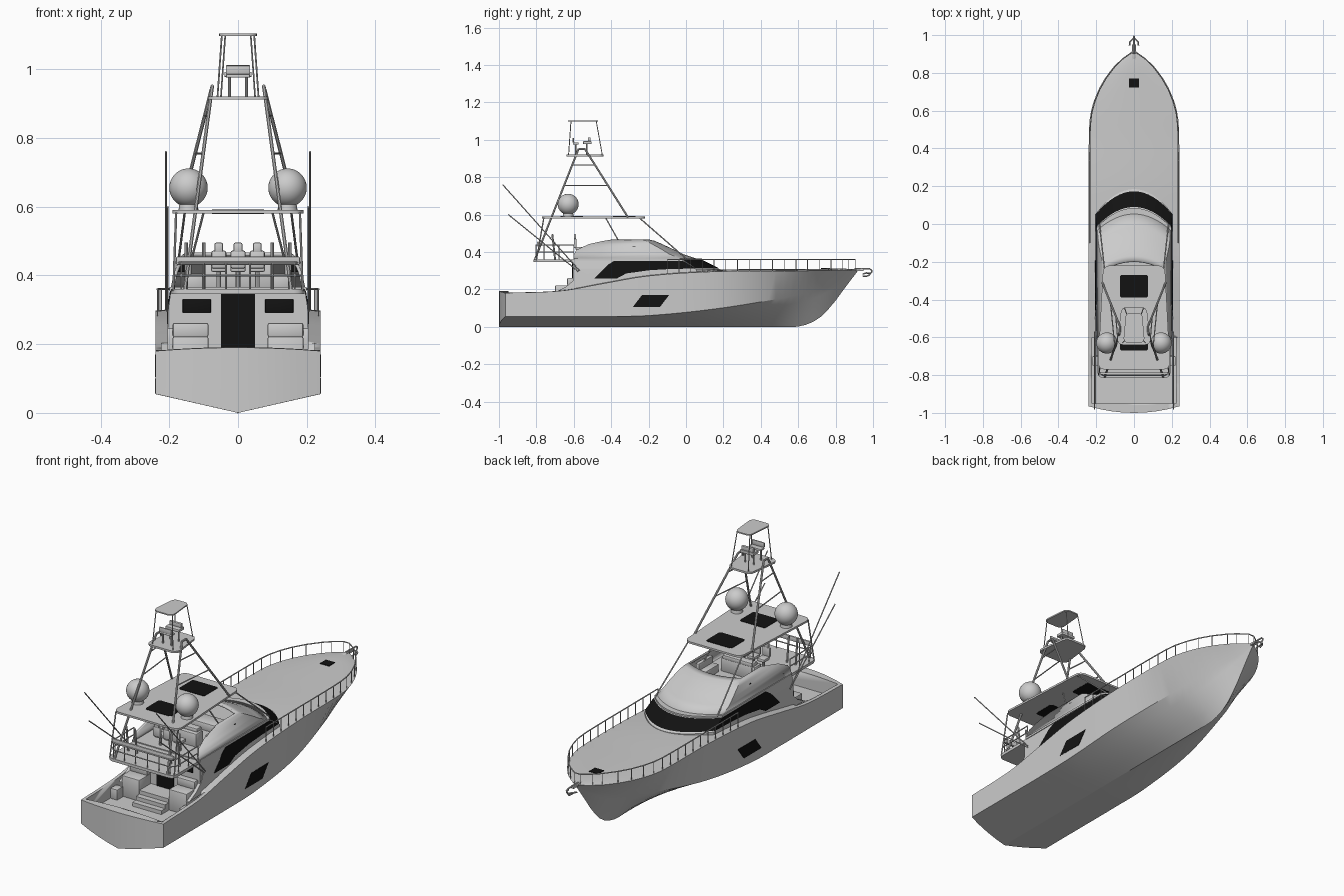
import bpy, bmesh, math
from mathutils import Vector, Matrix

if "Cube" in bpy.data.objects:
    bpy.data.objects.remove(bpy.data.objects["Cube"])

black = bpy.data.materials.new("black_glass")
black.diffuse_color = (0.006, 0.006, 0.006, 1)
black.use_nodes = True
black.node_tree.nodes["Principled BSDF"].inputs["Base Color"].default_value = black.diffuse_color

def finish(name, bm, mat=None, angle=35):
    bmesh.ops.remove_doubles(bm, verts=bm.verts, dist=1e-5)
    bmesh.ops.recalc_face_normals(bm, faces=bm.faces)
    me = bpy.data.meshes.new(name)
    bm.to_mesh(me)
    bm.free()
    ob = bpy.data.objects.new(name, me)
    bpy.context.collection.objects.link(ob)
    if mat:
        me.materials.append(mat)
    bpy.ops.object.select_all(action='DESELECT')
    ob.select_set(True)
    bpy.context.view_layer.objects.active = ob
    bpy.ops.object.shade_smooth_by_angle(angle=math.radians(angle))
    return ob

def loft(name, rings, closed=True, caps=True, mat=None):
    bm = bmesh.new()
    vs = [[bm.verts.new(p) for p in r] for r in rings]
    n = len(rings[0])
    for a, b in zip(vs, vs[1:]):
        for i in range(n if closed else n - 1):
            j = (i + 1) % n
            bm.faces.new((a[i], a[j], b[j], b[i]))
    if caps:
        bm.faces.new(vs[0])
        bm.faces.new(vs[-1])
    return finish(name, bm, mat)

def box(name, x0, x1, y0, y1, z0, z1, mat=None, bev=0.0):
    bm = bmesh.new()
    bmesh.ops.create_cube(bm, size=1, matrix=Matrix.LocRotScale(
        Vector(((x0 + x1) / 2, (y0 + y1) / 2, (z0 + z1) / 2)), None, Vector((x1 - x0, y1 - y0, z1 - z0))))
    if bev:
        bmesh.ops.bevel(bm, geom=bm.edges[:], offset=bev, segments=2, profile=0.5, affect='EDGES')
    return finish(name, bm, mat)

def rrect(hw0, hw1, y0, y1, r, k=5):
    # rounded trapezoid: half width hw0 at y0 and hw1 at y1
    pts = []
    for cx, cy, a0 in ((hw1 - r, y1 - r, 0), (r - hw1, y1 - r, 90), (r - hw0, y0 + r, 180), (hw0 - r, y0 + r, 270)):
        for i in range(k):
            a = math.radians(a0 + 90 * i / (k - 1))
            pts.append((cx + r * math.cos(a), cy + r * math.sin(a)))
    return pts

def slab(name, pts, z0, z1, mat=None):
    return loft(name, [[(x, y, z) for x, y in pts] for z in (z0, z1)], mat=mat)

def tubes(name, paths, r, mirror=False, seg=8):
    bm = bmesh.new()
    if mirror:
        paths = paths + [[(-x, y, z) for x, y, z in p] for p in paths]
    for p in paths:
        for a, b in zip(p, p[1:]):
            a, b = Vector(a), Vector(b)
            d = b - a
            m = Matrix.Translation((a + b) / 2) @ d.to_track_quat('Z', 'Y').to_matrix().to_4x4()
            bmesh.ops.create_cone(bm, cap_ends=True, segments=seg, radius1=r, radius2=r, depth=d.length, matrix=m)
    return finish(name, bm)

def lerp(table, y, c):
    # smooth interpolation of column c along y
    for i in range(len(table) - 1):
        a, b = table[i], table[i + 1]
        if y <= b[0]:
            t = (y - a[0]) / (b[0] - a[0])
            p, q = table[max(i - 1, 0)], table[min(i + 2, len(table) - 1)]
            ma = (b[c] - p[c]) / (b[0] - p[0]) * (b[0] - a[0])
            mb = (q[c] - a[c]) / (q[0] - a[0]) * (b[0] - a[0])
            return ((2*t**3 - 3*t*t + 1) * a[c] + (t**3 - 2*t*t + t) * ma + (3*t*t - 2*t**3) * b[c] + (t**3 - t*t) * mb)
    return table[-1][c]

# hull: y, keel z, chine half width, chine z, deck half width, deck z
H = [(-1, 0, .24, .055, .24, .18), (-.67, 0, .24, .055, .24, .192), (-.45, 0, .24, .055, .24, .23),
     (-.2, 0, .24, .06, .24, .272), (.15, 0, .225, .095, .24, .295), (.5, 0, .165, .15, .238, .298),
     (.6, .001, .138, .172, .227, .299), (.7, .038, .105, .2, .193, .3), (.78, .115, .073, .228, .148, .301),
     (.86, .222, .032, .258, .082, .302), (.92, .3, .001, .303, .001, .305)]
fr = [i / 4 - 1 for i in range(9)]
bm = bmesh.new()
rings = []
N = 48
for s in range(N + 1):
    y = -1 + 1.92 * s / N
    kz, cw, cz, dw, dz = (lerp(H, y, c) for c in range(1, 6))
    sh = .035 * max(0, 1 - s / 2)
    ring = [(f * cw, y + sh * f * f, kz + (cz - kz) * abs(f)) for f in fr]
    ring += [(f * dw, y + sh * f * f, dz + .01 * (1 - f * f) * min(1, dw / .1)) for f in reversed(fr)]
    rings.append([bm.verts.new(p) for p in ring])
for a, b in zip(rings, rings[1:]):
    for i in range(18):
        j = (i + 1) % 18
        bm.faces.new((a[i], a[j], b[j], b[i]))
for r in (rings[0], rings[-1]):
    for i in range(8):
        bm.faces.new((r[i], r[i + 1], r[16 - i], r[17 - i]))
hull = finish("hull", bm, angle=25)

# cockpit well cut into the hull
cut = box("cockpit_cutter", -.222, .222, -.95, -.6, .11, .5)
cut.hide_render = True
mod = hull.modifiers.new("cockpit", 'BOOLEAN')
mod.object = cut
mod.solver = 'EXACT'
bpy.context.view_layer.objects.active = hull
bpy.ops.object.modifier_apply(modifier="cockpit")
bpy.data.objects.remove(cut)

# deckhouse with curved front
def arc(w, yf, ys, z, n=16):
    return [(w * (1 - 2 * i / n), yf - (yf - ys) * (1 - 2 * i / n) ** 2, z) for i in range(n + 1)]
def outline(w, yf, ys, ya, z):
    return [(w, ya, z)] + arc(w, yf, ys, z) + [(-w, ya, z)]
def wall(z):
    return .205 - .15 * max(0, z - .29)

loft("deckhouse", [outline(wall(z), f, s, -.605, z) for z, f, s in
     ((.1, .185, .055), (.308, .185, .055), (.312, .17, .045), (.36, .08, -.02))])
loft("brow", [outline(.199, .085, -.02, -.6, z) for z in (.355, .366)])
loft("windshield", [arc(wall(.31) + .002, .173, .05, .314), arc(wall(.352) + .002, .09, -.013, .356)],
     closed=False, caps=False, mat=black)

# side windows, hull windows and side wings
def side_panels(name, pts, xin, xout, mat=None):
    for s, n in ((1, "right"), (-1, "left")):
        loft(f"{name}_{n}", [[(s * xin, y, z) for y, z in pts], [(s * xout(z), y, z) for y, z in pts]], mat=mat)
side_panels("side_window", [(-.49, .258), (-.42, .33), (-.385, .352), (-.015, .352), (.05, .312), (-.1, .308),
            (-.2, .302), (-.32, .285), (-.37, .258)], .185, lambda z: wall(z) + .002, black)
side_panels("hull_window", [(-.285, .105), (-.14, .105), (-.09, .17), (-.235, .17)], .22, lambda z: .2415, black)
side_panels("side_wing", [(-.7, .185), (-.64, .215), (-.6, .25), (-.585, .29), (-.6, .36), (-.4, .36), (-.4, .2)],
            .187, lambda z: wall(z) + .0005)
side_panels("vent", [(-.285, .41), (-.27, .41), (-.27, .43), (-.285, .43)], .15, lambda z: .1785, black)

# flybridge cowl, an open shell
cowl = loft("flybridge_cowl", [outline(w, f, s, a, z) for z, w, f, s, a in
            ((.36, .192, .055, -.03, -.6), (.385, .186, -.02, -.09, -.6), (.41, .18, -.07, -.13, -.585),
             (.44, .168, -.135, -.185, -.52), (.455, .16, -.17, -.215, -.45), (.462, .15, -.2, -.24, -.4))],
            closed=False, caps=False)
m = cowl.modifiers.new("thickness", 'SOLIDIFY')
m.thickness = .01
m.offset = 0

# aft bulkhead door, windows, mezzanine seating and steps
slab("flybridge_deck", rrect(.193, .193, -.815, -.55, .03), .346, .361)
box("door", -.05, .05, -.609, -.6, .15, .348, black)
for s in (-1, 1):
    box("aft_window", s * .12 - .041, s * .12 + .041, -.609, -.6, .29, .332, black, .003)
    box("mezzanine_seat", s * .138 - .052, s * .138 + .052, -.7, -.6, .11, .222, bev=.005)
    box("seat_back", s * .138 - .052, s * .138 + .052, -.635, -.6, .22, .262, bev=.006)
    box("corner_step", s * .2 - .02, s * .2 + .02, -.75, -.7, .11, .165, bev=.003)
for i in range(3):
    box("step", -.085, .085, -.76 + .03 * i, -.6, .11, .13 + .02 * i)

# flybridge seats and helm
box("helm_console", -.1, .1, -.49, -.43, .36, .435, bev=.008)
box("helm_dash", -.09, .09, -.47, -.43, .43, .452, bev=.006)
box("front_lounge", -.12, .12, -.31, -.22, .36, .405, bev=.008)
for s in (-1, 1):
    box("side_lounge", s * .125 - .025, s * .125 + .025, -.42, -.3, .36, .405, bev=.006)
    box("lounge_back", s * .145 - .01, s * .145 + .01, -.42, -.3, .4, .44, bev=.004)
for x in (-.056, 0, .056):
    tubes("chair_post", [[(x, -.565, .36), (x, -.565, .415)]], .007)
    box("chair_seat", x - .022, x + .022, -.59, -.54, .41, .427, bev=.005)
    box("chair_back", x - .022, x + .022, -.6, -.585, .42, .472, bev=.006)
    box("chair_headrest", x - .013, x + .013, -.6, -.587, .465, .495, bev=.005)

# aft flybridge rails
rail = [(.186, -.6), (.186, -.78), (.165, -.803), (-.165, -.803), (-.186, -.78), (-.186, -.6)]
tubes("flybridge_rail", [[(x, y, z) for x, y in rail] for z in (.437, .4)], .003)
posts = [(x, -.803) for x in (-.165, -.1, -.035, .035, .1, .165)] + [(s * .186, y) for s in (-1, 1) for y in (-.76, -.68, -.6)]
tubes("flybridge_rail_posts", [[(x, y, .36), (x, y, .437)] for x, y in posts], .0025)
tubes("rod_holders", [[(x, -.7, .36), (x, -.715, .495)] for x in (.1, .15)], .005, mirror=True)
box("aft_bolster", -.18, .18, -.797, -.785, .43, .455, bev=.004)

# hardtop with skylights
slab("hardtop", rrect(.19, .165, -.77, -.22, .035), .58, .59)
slab("front_skylight", rrect(.075, .075, -.39, -.27, .012), .579, .592, black)
slab("aft_skylight", rrect(.075, .075, -.67, -.55, .012), .579, .592, black)

# tower legs, braces and hardtop supports
A0, A1 = Vector((.155, -.81, .355)), Vector((.075, -.575, .95))
F0, F1 = Vector((.168, -.31, .585)), Vector((.075, -.54, .95))
def at(a, b, z):
    return tuple(a.lerp(b, (z - a.z) / (b.z - a.z)))
tubes("tower_legs", [[A0, A1], [F0, F1], [A1, F1]], .0055, mirror=True)
tubes("tower_braces", [[at(A0, A1, z), at(F0, F1, z)] for z in (.755, .865)], .003, mirror=True)
tubes("hardtop_supports", [[(.155, -.25, .583), (.183, .0, .365)], [(.1, -.43, .583), (.155, -.31, .37)],
                           [(.18, -.76, .583), (.188, -.8, .355)]], .0035, mirror=True)

# tower platform, console and canopy
slab("tower_platform", rrect(.088, .07, -.64, -.44, .03), .911, .921)
slab("tower_canopy", rrect(.055, .045, -.63, -.47, .025), 1.097, 1.103)
tubes("canopy_posts", [[(.047, -.615, 1.1), (.06, -.628, .915)], [(.037, -.48, 1.1), (.05, -.447, .915)]], .0025, mirror=True)
box("tower_console", -.04, .04, -.55, -.505, .977, .992, bev=.003)
box("tower_dash", -.035, .035, -.525, -.51, .99, 1.012, bev=.003)
box("tower_seat", -.035, .035, -.605, -.575, .975, .985, bev=.003)
box("tower_seat_back", -.035, .035, -.608, -.6, .985, 1.01, bev=.002)
tubes("tower_console_posts", [[(.025, -.53, .918), (.025, -.53, .98)], [(.025, -.59, .918), (.025, -.59, .98)]], .004, mirror=True)

# satellite domes
for s in (-1, 1):
    bm = bmesh.new()
    bmesh.ops.create_uvsphere(bm, u_segments=32, v_segments=18, radius=.056, matrix=Matrix.Translation((s * .144, -.63, .655)))
    bmesh.ops.create_cone(bm, cap_ends=True, segments=20, radius1=.03, radius2=.025, depth=.03, matrix=Matrix.Translation((s * .144, -.63, .6)))
    finish("satellite_dome", bm)

# outriggers
tubes("outriggers", [[(.21, -.57, .3), (.21, -.98, .76)], [(.205, -.575, .295), (.205, -.95, .6)]], .003, mirror=True)

# bow rail following the deck edge
ys = [-.1 + .0625 * i for i in range(16)] + [.87, .905]
edge = [(max(.012, lerp(H, y, 4) - .006), y) for y in ys]
tubes("bow_rail", [[(x, y, .36) for x, y in edge]], .003, mirror=True)
tubes("bow_rail_front", [[(-edge[-1][0], .905, .36), (edge[-1][0], .905, .36)]], .003)
tubes("bow_rail_posts", [[(x, y, lerp(H, y, 5)), (x, y, .36)] for x, y in edge], .002, mirror=True)

# deck hatch and anchor
box("deck_hatch", -.026, .026, .722, .77, .3, .314, black)
box("anchor_roller", -.01, .01, .87, .95, .297, .309, bev=.002)
tubes("anchor", [[(0, .9, .311), (0, .985, .309), (0, .996, .298), (0, .975, .272), (0, .945, .27)]], .004)
tubes("anchor_flukes", [[(0, .985, .285), (.022, .965, .288), (.024, .945, .282)]], .004, mirror=True)
